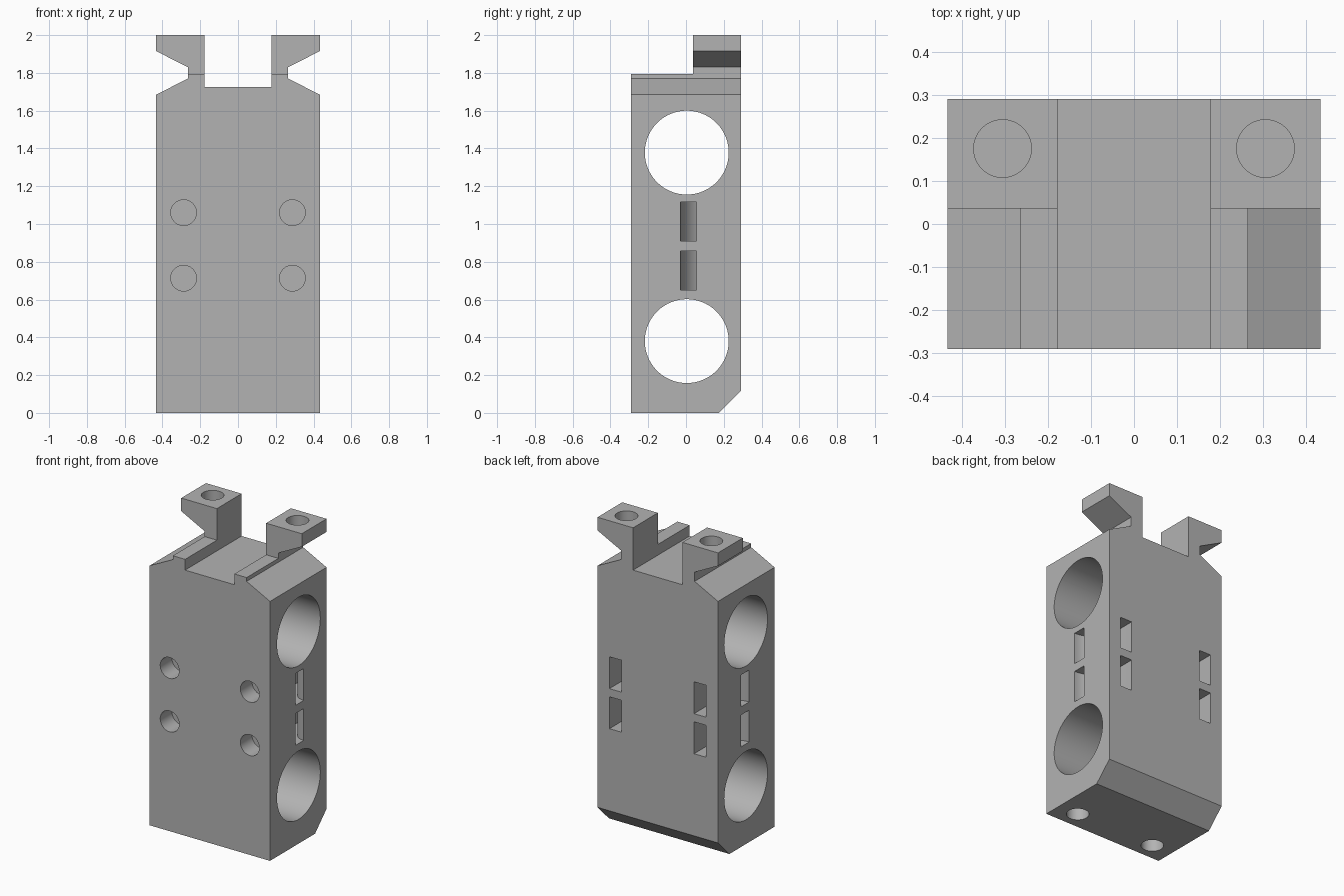
import bpy, bmesh
from math import cos, sin, pi
from mathutils import Vector

cube = bpy.data.objects.get("Cube")
if cube:
    bpy.data.objects.remove(cube, do_unlink=True)

grey = bpy.data.materials.new("light grey")
grey.use_nodes = True
grey.diffuse_color = (0.45, 0.45, 0.45, 1)
grey.node_tree.nodes["Principled BSDF"].inputs["Base Color"].default_value = grey.diffuse_color

# Maps a 2D profile point plus a depth to 3D, by extrusion axis
PLACE = {"x": lambda a, b, d: (d, a, b),
         "y": lambda a, b, d: (a, d, b),
         "z": lambda a, b, d: (a, b, d)}


def prism(name, points, axis, low, high):
    """Extrude a closed 2D profile along an axis."""
    bm = bmesh.new()
    face = bm.faces.new([bm.verts.new(PLACE[axis](a, b, low)) for a, b in points])
    new = bmesh.ops.extrude_face_region(bm, geom=[face])["geom"]
    shift = Vector(PLACE[axis](0, 0, high - low))
    bmesh.ops.translate(bm, vec=shift, verts=[g for g in new if isinstance(g, bmesh.types.BMVert)])
    bmesh.ops.recalc_face_normals(bm, faces=bm.faces)
    mesh = bpy.data.meshes.new(name)
    bm.to_mesh(mesh)
    bm.free()
    mesh.materials.append(grey)
    obj = bpy.data.objects.new(name, mesh)
    bpy.context.collection.objects.link(obj)
    return obj


def arc(a, b, r, start, end, n):
    return [(a + r * cos(start + (end - start) * i / n),
             b + r * sin(start + (end - start) * i / n)) for i in range(n + 1)]


def circle(a, b, r, n):
    return arc(a, b, r, 0, 2 * pi, n)[:-1]


def rect(a0, a1, b0, b1):
    return [(a0, b0), (a1, b0), (a1, b1), (a0, b1)]


# Block with dovetail notches and a central top channel
half = [(0.433, 0), (0.433, 1.685), (0.265, 1.77), (0.265, 1.83),
        (0.433, 1.915), (0.433, 2), (0.177, 2), (0.177, 1.725)]
body = prism("mounting_block", half + [(-x, z) for x, z in reversed(half)], "y", -0.29, 0.29)

# Front of the arms removed, lower back edge bevelled
cutters = [prism("arm_cut", rect(-0.6, 0.6, 1.795, 2.2), "y", -0.5, 0.036),
           prism("bevel_cut", [(0.072, -0.1), (0.5, -0.1), (0.5, 0.325)], "x", -0.6, 0.6)]

# Large cross bores
for z in (0.38, 1.378):
    cutters.append(prism("bore_cut", circle(0.004, z, 0.222, 96), "x", -0.6, 0.6))

for side in (-1, 1):
    # Blind round holes in front, top and bottom
    for z in (0.713, 1.06):
        cutters.append(prism("front_hole_cut", circle(side * 0.288, z, 0.068, 48), "y", -0.4, -0.17))
    cutters.append(prism("top_hole_cut", circle(side * 0.305, 0.175, 0.067, 48), "z", 1.91, 2.1))
    cutters.append(prism("bottom_hole_cut", circle(side * 0.288, -0.175, 0.067, 48), "z", -0.1, 0.12))
    # Curved tie channels turning from the side to the back
    outer = arc(0.433, 0.142, 0.172, 1.5 * pi, pi, 20)
    inner = arc(0.433, 0.142, 0.086, pi, 1.5 * pi, 20)
    path = ([(0.5, -0.03)] + outer + [(0.261, 0.4), (0.347, 0.4)] + inner + [(0.5, 0.056)])
    for z in (0.65, 0.91):
        cutters.append(prism("tie_channel_cut", [(side * x, y) for x, y in path], "z", z, z + 0.207))

# Cut everything out of the block
bpy.context.view_layer.objects.active = body
for cutter in cutters:
    cutter.hide_render = True
    mod = body.modifiers.new("cut", "BOOLEAN")
    mod.operation = "DIFFERENCE"
    mod.solver = "EXACT"
    mod.object = cutter
    bpy.ops.object.modifier_apply(modifier=mod.name)
    bpy.data.objects.remove(cutter, do_unlink=True)

bpy.ops.object.select_all(action="DESELECT")
body.select_set(True)
bpy.ops.object.shade_smooth_by_angle(angle=pi / 6)
